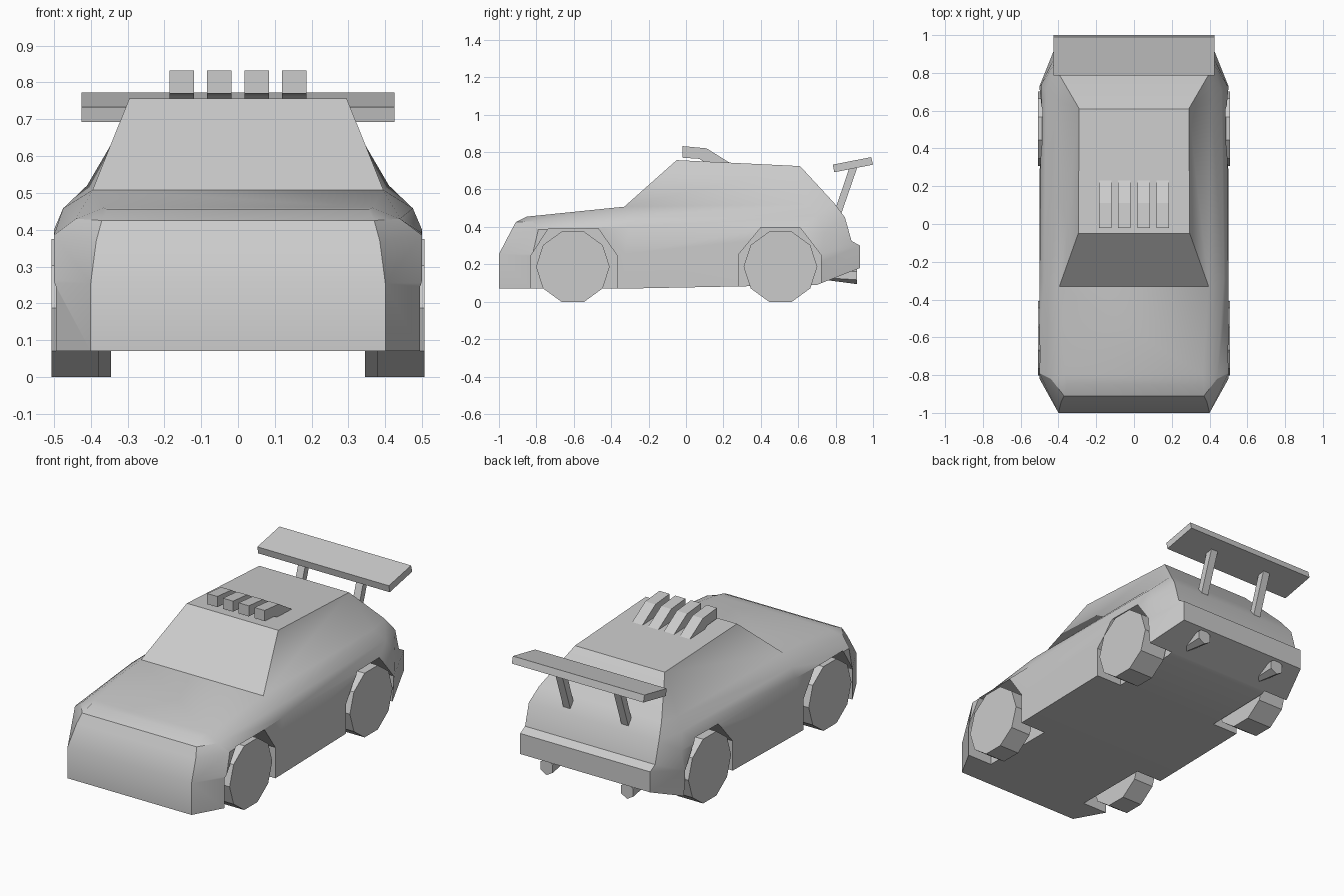
import bpy, bmesh, math
from mathutils import Matrix

if "Cube" in bpy.data.objects:
    bpy.data.objects.remove(bpy.data.objects["Cube"], do_unlink=True)

grey = bpy.data.materials.new("plain_grey")
grey.use_nodes = True
grey.diffuse_color = (0.6, 0.6, 0.6, 1)
grey.node_tree.nodes["Principled BSDF"].inputs["Base Color"].default_value = (0.6, 0.6, 0.6, 1)


def finish(name, bm):
    bmesh.ops.recalc_face_normals(bm, faces=bm.faces[:])
    mesh = bpy.data.meshes.new(name)
    bm.to_mesh(mesh)
    bm.free()
    mesh.materials.append(grey)
    obj = bpy.data.objects.new(name, mesh)
    bpy.context.collection.objects.link(obj)
    return obj


def slab(name, profile, x0, x1):
    """Extrude a (y, z) side profile from x0 to x1."""
    bm = bmesh.new()
    a = [bm.verts.new((x0, y, z)) for y, z in profile]
    b = [bm.verts.new((x1, y, z)) for y, z in profile]
    bm.faces.new(a)
    bm.faces.new(b[::-1])
    for i in range(len(a)):
        j = (i + 1) % len(a)
        bm.faces.new((a[i], b[i], b[j], a[j]))
    return finish(name, bm)


# Body: half rings from sill to shoulder, running from nose to tail
rings = [
    [(.40, -1, .07), (.50, -.82, .07), (.50, -.33, .07), (.50, .70, .09), (.42, .93, .18)],
    [(.40, -1, .255), (.50, -.82, .255), (.50, -.33, .255), (.50, .73, .255), (.42, .93, .30)],
    [(.385, -.94, .37), (.50, -.79, .385), (.50, -.30, .40), (.49, .74, .37), (.42, .885, .325)],
    [(.37, -.91, .425), (.44, -.82, .43), (.475, -.30, .458), (.465, .70, .46), (.42, .85, .45)],
    [(.355, -.85, .455), (.365, -.80, .46), (.395, -.33, .508), (.41, .66, .52), (.395, .79, .53)],
]
roof = [(.295, -.05, .757), (.29, .61, .725)]

bm = bmesh.new()


def pair(p):
    return bm.verts.new(p), bm.verts.new((-p[0], p[1], p[2]))


grid = [[pair(p) for p in ring] for ring in rings]
top = [pair(p) for p in roof]


def bridge(p, q):
    bm.faces.new((p[0], q[0], q[1], p[1]))


for low, high in zip(grid, grid[1:]):
    bridge(low[0], high[0])
    bridge(low[-1], high[-1])
    for i in range(len(low) - 1):
        for s in (0, 1):
            bm.faces.new((low[i][s], low[i + 1][s], high[i + 1][s], high[i][s]))
for p, q in zip(grid[0], grid[0][1:]):       # floor
    bridge(p, q)
belt = grid[-1]
for p, q in ((belt[0], belt[1]), (belt[1], belt[2]), (belt[2], top[0]),
             (top[0], top[1]), (top[1], belt[4])):   # bonnet, windscreen, roof, rear window
    bridge(p, q)
for s in (0, 1):                             # side windows
    bm.faces.new((belt[2][s], belt[3][s], top[1][s], top[0][s]))
    bm.faces.new((belt[3][s], belt[4][s], top[1][s]))
body = finish("car_body", bm)

# Wheel arches cut from the body
arches = {
    "front": [(-.83, -.1), (-.83, .245), (-.735, .392), (-.47, .392), (-.37, .25), (-.37, -.1)],
    "rear": [(.283, -.1), (.283, .255), (.40, .396), (.61, .396), (.722, .25), (.722, -.1)],
}
for end, profile in arches.items():
    for side in (-1, 1):
        cutter = slab("arch_cutter", profile, side * .335, side * .6)
        cutter.hide_render = True
        mod = body.modifiers.new("arch", 'BOOLEAN')
        mod.operation = 'DIFFERENCE'
        mod.solver = 'EXACT'
        mod.object = cutter
        bpy.context.view_layer.objects.active = body
        bpy.ops.object.modifier_apply(modifier=mod.name)
        bpy.data.objects.remove(cutter, do_unlink=True)
bpy.ops.object.select_all(action='DESELECT')
body.select_set(True)
bpy.context.view_layer.objects.active = body
bpy.ops.object.shade_smooth_by_angle(angle=math.radians(30))

# Ten-sided wheels
for end, cy, inner in (("front", -.605, .378), ("rear", .505, .345)):
    rim = [(cy + .197 * math.cos(math.tau * i / 10),
            .187 + .197 * math.sin(math.tau * i / 10)) for i in range(10)]
    for label, side in (("left", 1), ("right", -1)):
        slab(f"{end}_{label}_wheel", rim, side * inner, side * .507)

# Roof scoops
scoop = [(-.02, .77), (-.02, .832), (.11, .82), (.23, .745), (.10, .745), (.07, .764)]
for i in range(4):
    cx = -.153 + i * .102
    slab(f"roof_scoop_{i + 1}", scoop, cx - .033, cx + .033)

# Rear wing on two struts
slab("rear_wing", [(.785, .733), (.99, .773), (1, .733), (.793, .692)], -.425, .425)
for label, side in (("left", 1), ("right", -1)):
    slab(f"{label}_wing_strut", [(.79, .47), (.83, .47), (.92, .73), (.875, .72)],
         side * .165, side * .21)

    # Flared exhaust pipe
    bm = bmesh.new()
    bmesh.ops.create_cone(bm, cap_ends=True, segments=6, radius1=.025, radius2=.046, depth=.16)
    bmesh.ops.transform(bm, verts=bm.verts[:], matrix=Matrix.Translation((side * .26, .835, .14))
                        @ Matrix.Rotation(-math.pi / 2, 4, 'X'))
    finish(f"{label}_exhaust_pipe", bm)
